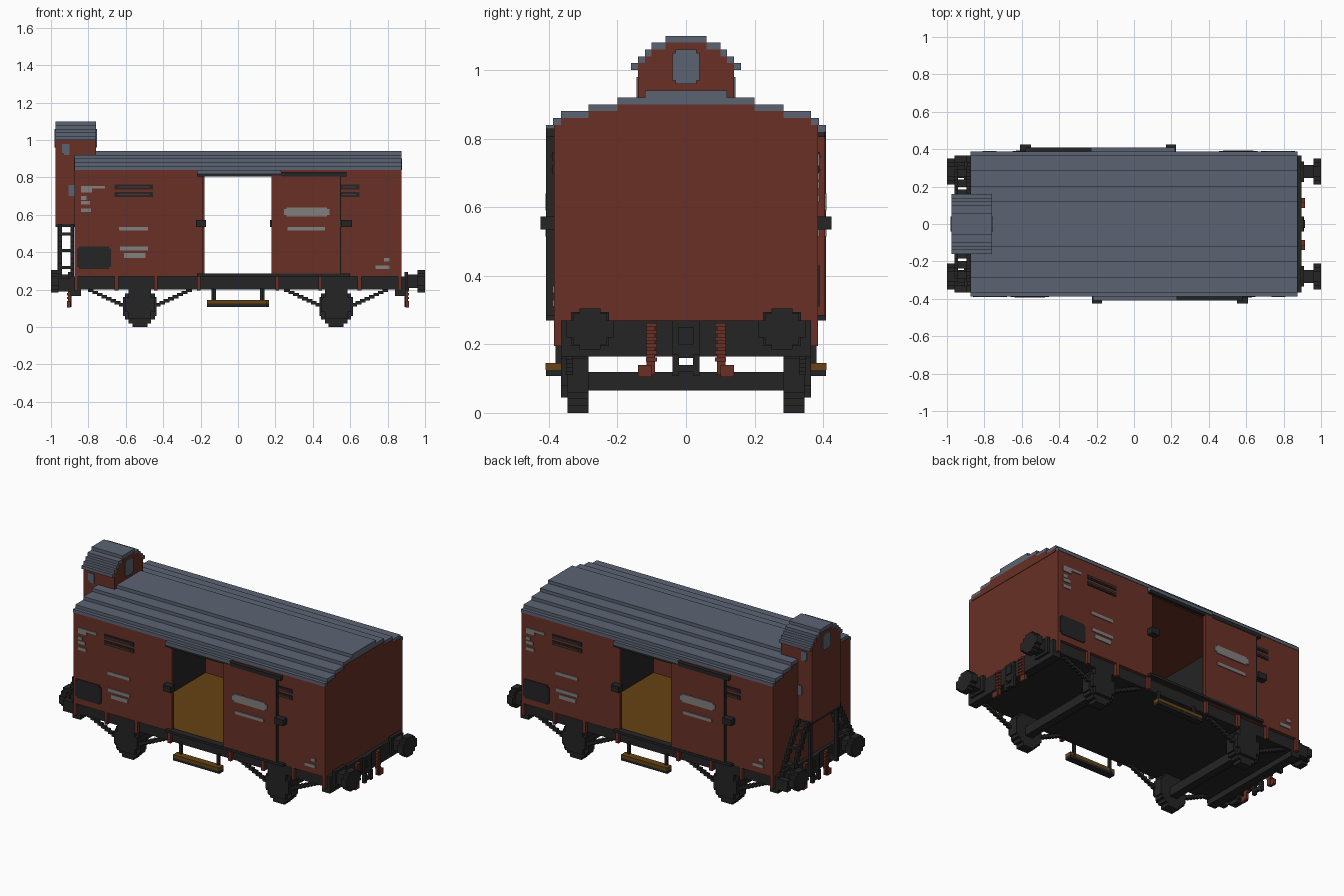
import bpy
import bmesh

default = bpy.data.objects.get("Cube")
if default:
    bpy.data.objects.remove(default)

UNIT = 0.01  # all sizes below are in hundredths


def material(name, *rgb):
    mat = bpy.data.materials.new(name)
    mat.use_nodes = True
    colour = (*rgb, 1)
    mat.diffuse_color = colour
    shader = next(n for n in mat.node_tree.nodes if n.type == 'BSDF_PRINCIPLED')
    shader.inputs["Base Color"].default_value = colour
    shader.inputs["Roughness"].default_value = 0.9
    return mat


red = material("oxide red", .138, .03, .019)
slate = material("slate grey", .105, .125, .17)
black = material("iron black", .018, .018, .018)
grey = material("lettering grey", .22, .215, .21)
wood = material("plank brown", .135, .056, .007)

# sign pairs for repeating a box around the model
ONCE = [(1, 1)]
TURNED = [(1, 1), (-1, -1)]
BOTH_ENDS = [(1, 1), (-1, 1)]
BOTH_SIDES = [(1, 1), (1, -1)]
CORNERS = [(1, 1), (-1, 1), (1, -1), (-1, -1)]


def box(x, y, z):
    return x, y, z


def part(name, mat, boxes, copies=ONCE):
    """One object made of boxes, repeated by the given sign pairs."""
    bm = bmesh.new()
    for sx, sy in copies:
        for x, y, z in boxes:
            cube = bmesh.ops.create_cube(bm, size=1)["verts"]
            for v in cube:
                v.co.x = sx * (sum(x) / 2 + v.co.x * (x[1] - x[0])) * UNIT
                v.co.y = sy * (sum(y) / 2 + v.co.y * (y[1] - y[0])) * UNIT
                v.co.z = (sum(z) / 2 + v.co.z * (z[1] - z[0])) * UNIT
    bmesh.ops.recalc_face_normals(bm, faces=bm.faces)
    mesh = bpy.data.meshes.new(name)
    bm.to_mesh(mesh)
    bm.free()
    mesh.materials.append(mat)
    obj = bpy.data.objects.new(name, mesh)
    bpy.context.collection.objects.link(obj)
    return obj


def mid(half):
    return -half, half


def stack(x, halves, bottom, step):
    """Layers centred on y that shrink upwards."""
    return [box(x, mid(h), (bottom + i * step, bottom + (i + 1) * step))
            for i, h in enumerate(halves)]


# underframe and floor
part("underframe", black, [box(mid(87), mid(36.5), (20, 27))])
part("floor", wood, [box(mid(48), mid(37), (27, 28))])
part("end_beam", black, [box((84, 89.5), mid(36.5), (16.5, 27))], BOTH_ENDS)
part("frame_bracket", red, [box((x - 1, x + 1), (36, 38.5), (19.5, 27))
                            for x in (21, 44, 65, 86.5)], CORNERS)

# body shell
part("side_wall", red, [
    box((-87.5, -19), (36.5, 38.5), (27, 84)),
    box((19, 87.5), (36.5, 38.5), (27, 84)),
    box(mid(19), (36.5, 38.5), (81, 84))], BOTH_SIDES)
part("end_wall", red, [box((85.5, 87.5), mid(38.5), (27, 84))], BOTH_ENDS)
part("gable", red, stack((85.5, 87.8), (36.5, 28.5, 20), 84, 2), BOTH_ENDS)
part("ceiling", red, [box(mid(86), mid(37), (82, 83.5))])
part("partition", black, [box((48, 50), mid(36.5), (27, 83))], BOTH_ENDS)

# stepped roof
part("roof", slate, stack(mid(87.5), (38.8, 36.5, 28.5, 20, 12), 84, 2))

# sliding doors, one on each side
part("sliding_door", red, [box((18, 55), (-40.5, -38.5), (28, 81))], TURNED)
part("door_edge", black, [box((54.6, 55.2), (-40.8, -38.5), (28, 81))], TURNED)
part("door_rail", black, [
    box((23, 58), (-40.8, -38.5), (80.5, 83)),
    box((-22, 60), (-40.8, -36.5), (27, 28.6))], TURNED)
part("rail_cover", slate, [box((-22, 23), (-40.8, -38.5), (82, 84))], TURNED)
part("rail_shadow_strip", black, [box((-22, 23), (-40.4, -38.5), (80.5, 82))],
     TURNED)
part("door_latch", black, [
    box((-22.5, -17), (-42.5, -38.5), (53.5, 57.3)),
    box((55, 61), (-42.5, -38.5), (53.5, 57.3))], TURNED)

# painted plates and vents
SKIN = (-39, -38.4)
part("notice_board", black, [
    box((-86, -68), SKIN, (32, 42)),
    box((-85, -69), SKIN, (31, 43))], TURNED)
part("wall_marking", grey,
     [box((-63.5, -48), SKIN, (51.5, 53.5)),
      box((-63, -48), SKIN, (41, 43)),
      box((-61, -49.5), SKIN, (37, 39.5)),
      box((-84, -71), SKIN, (74, 75.5)),
      box((73.5, 81), SKIN, (31, 33)),
      box((78, 81), SKIN, (35, 37))]
     + [box((-84, right), SKIN, (z, z + 2))
        for right, z in ((-78, 72), (-81, 68), (-79, 65.5), (-78.5, 61.5))],
     TURNED)
part("door_marking", grey, [
    box((24.5, 49), (-41, -40.4), (60, 63)),
    box((26, 47.5), (-41, -40.4), (59, 64)),
    box((26.5, 46.5), (-41, -40.4), (51.5, 53.5))], TURNED)
for row in (69.5, 73.5):
    part("vent_frame", black, [
        box((-66, -45.5), SKIN, (row, row + 2.6)),
        box((54, 65), SKIN, (row, row + 2.6))], TURNED)
    part("vent_slat", red, [
        box((-64, -47.5), (-39.3, -38.6), (row + 1, row + 1.6)),
        box((56, 63), (-39.3, -38.6), (row + 1, row + 1.6))], TURNED)

# wheels, axles and axle boxes, as stepped discs
AXLE = 52.5
rows = list(zip((4, 6, 8, 9, 8, 6), (0, 2, 4, 6, 16, 18), (2, 4, 6, 16, 18, 20)))
part("wheel", black, [box((AXLE - h, AXLE + h), (28.5, 34.5), (lo, hi))
                      for h, lo, hi in rows], CORNERS)
part("axle_box", black, [
    box((AXLE - 6, AXLE + 6), (34, 36.5), (4.5, 20)),
    box((AXLE - 8, AXLE + 8), (34, 36.5), (8, 16))], CORNERS)
part("axle", black, [box((AXLE - 2.5, AXLE + 2.5), mid(29), (6.5, 12))], BOTH_ENDS)

# stepped spring rods running up from each axle box
rods = []
for i in range(8):
    for side in (-1, 1):
        near = AXLE + side * (8 + i * 2.4)
        far = near + side * 3
        rods.append(box((min(near, far), max(near, far)), (33, 35),
                        (11 + i * 1.1, 12.8 + i * 1.1)))
part("spring_rod", black, rods, CORNERS)

# footboards below the doors
part("footboard", wood, [box((-16.5, 15.5), (-41, -36.5), (12.5, 14.5))], TURNED)
part("footboard_support", black,
     [box((-16.5, 15.5), (-40.8, -36.5), (10.8, 12.5))]
     + [box((x - .8, x + .8), (-38, -36.4), (12, 21)) for x in (-13.5, 12.5)],
     TURNED)

# buffers with stepped round heads
Y, Z = 28, 24.5
part("buffer", black,
     [box((89, 96), (Y - 3.5, Y + 3.5), (Z - 3.5, Z + 3.5)),
      box((89, 91), (Y - 5.5, Y + 5.5), (Z - 5, Z + 5))]
     + [box((96, 100), (Y - w, Y + w), (Z - h, Z + h))
        for w, h in ((3, 6), (5, 4.5), (7, 2.5))], CORNERS)

# coupling and brake hoses
part("coupling", black, [
    box((89, 91.3), mid(2.2), (20, 25)),
    box((89, 90.5), mid(4), (16, 27)),
    box((89, 91), mid(4), (12, 14))], BOTH_ENDS)
part("coupling_link", black, [box((89, 91), (2, 4), (10.8, 17))], CORNERS)
part("brake_hose", red,
     [box((89.3, 90.8), (9, 11.5), (11, 26)),
      box((89.5, 91.3), (10, 14), (10.5, 14))]
     + [box((89.3, 91.3), (8.5, 11.7), (z, z + 1.2)) for z in range(15, 26, 2)],
     CORNERS)

# brakeman's cabin
LEFT = (-97.5, -76)
part("cabin", red,
     [box((-97.5, -87), mid(14), (55, 100)), box(LEFT, mid(14), (88, 100))]
     + stack((-97.6, -75.9), (14, 12, 10, 6), 100, 2))
part("cabin_platform", black, [box((-97.5, -87), mid(14), (53.5, 55))])
part("cabin_roof", slate, stack(LEFT, (16, 14, 12, 10, 6), 100, 2))
part("cabin_ridge_band", slate, [box(LEFT, mid(16), (100, 101))])
part("roof_footing", slate, [box((-76, -75.2), mid(12), (90, 94))])
for face in ((-98.1, -97.4), (-76.1, -75.4)):
    part("cabin_end_window", slate, [
        box(face, mid(4), (97, 105)), box(face, mid(3), (96, 106))])
part("cabin_side_window", slate, [
    box((-94, -90), (13.8, 14.5), (93, 98)),
    box((-93, -90), (13.8, 14.5), (92, 98)),
    box((-90.5, -87.5), (13.8, 14.5), (70, 76))], BOTH_SIDES)

# cabin posts and the sloping ladders on both sides
part("cabin_post", black, [
    box((-96.5, -94.5), (12, 14), (20, 54)),
    box((-96.5, -88), (12, 14), (20, 23))], BOTH_SIDES)
STEPS = 12
ladder = []
for i in range(STEPS):
    z = 19 + i * 3
    y = 36.5 - i * 1.8
    for x in (-96, -89.5):
        ladder.append(box((x, x + 1.8), (y - 3, y), (z, z + 3)))
    if i % 3 == 1:
        ladder.append(box((-96, -88), (y - 4, y), (z, z + 1.6)))
part("ladder", black, ladder, BOTH_SIDES)
part("ladder_foot", black, [box((-96, -88), (33, 36.5), (19, 26))], BOTH_SIDES)
